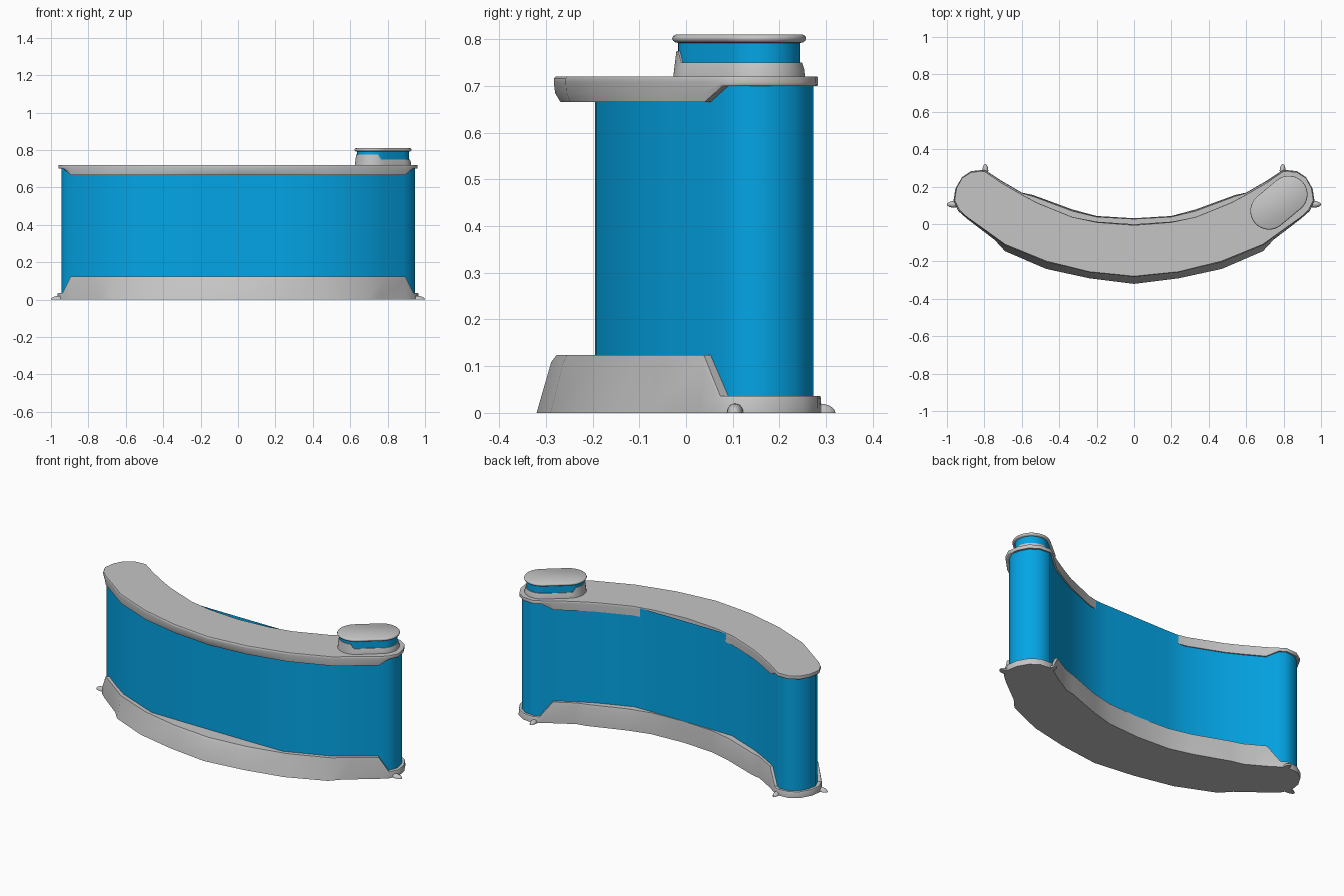
import bpy, bmesh, math
from mathutils import Vector

old = bpy.data.objects.get("Cube")
if old:
    bpy.data.objects.remove(old, do_unlink=True)


def material(name, color):
    m = bpy.data.materials.new(name)
    m.use_nodes = True
    m.diffuse_color = color
    m.node_tree.nodes["Principled BSDF"].inputs["Base Color"].default_value = color
    return m


grey = material("light grey", (0.56, 0.56, 0.56, 1))
blue = material("bright blue", (0.001, 0.375, 0.79, 1))


def finish(name, bm, mat, angle=35):
    bmesh.ops.recalc_face_normals(bm, faces=bm.faces)
    mesh = bpy.data.meshes.new(name)
    bm.to_mesh(mesh)
    bm.free()
    mesh.materials.append(mat)
    obj = bpy.data.objects.new(name, mesh)
    bpy.context.collection.objects.link(obj)
    bpy.ops.object.select_all(action='DESELECT')
    obj.select_set(True)
    bpy.context.view_layer.objects.active = obj
    bpy.ops.object.shade_smooth_by_angle(angle=math.radians(angle))
    return obj


def loft(name, rings, mat, cap_first=False, cap_last=False, angle=35):
    """Skin a stack of closed rings that share one point count."""
    bm = bmesh.new()
    loops = [[bm.verts.new(p) for p in ring] for ring in rings]
    n = len(loops[0])
    for low, high in zip(loops, loops[1:]):
        for i in range(n):
            j = (i + 1) % n
            bm.faces.new((low[i], low[j], high[j], high[i]))
    if cap_first:
        bm.faces.new(loops[0][::-1])
    if cap_last:
        bm.faces.new(loops[-1])
    return finish(name, bm, mat, angle)


# Half plans, from the front centre round the end to the back centre
foot = [(0, -.32), (.24, -.29), (.47, -.24), (.69, -.145), (.745, -.085), (.895, .03),
        (.94, .07), (.965, .125), (.955, .19), (.92, .25), (.87, .283), (.8, .29),
        (.77, .272), (.71, .232), (.6, .168), (.54, .155), (.33, .078), (.2, .043), (0, .031)]
rim = [(0, -.283), (.24, -.258), (.47, -.2), (.69, -.11), (.78, -.045), (.895, .037),
       (.935, .075), (.96, .125), (.95, .19), (.92, .245), (.87, .278), (.8, .283),
       (.765, .26), (.71, .222), (.6, .158), (.52, .115), (.33, .038), (.2, .01), (0, -.006)]
wall = [(0, -.195), (.22, -.195), (.43, -.193), (.685, -.09), (.775, -.028), (.885, .056),
        (.925, .093), (.945, .14), (.935, .19), (.91, .235), (.865, .268), (.8, .273),
        (.765, .247), (.71, .21), (.6, .148), (.52, .107), (.32, .028), (.2, .026), (0, .026)]


def mix(a, b, t):
    return [tuple(Vector(p).lerp(Vector(q), t)) for p, q in zip(a, b)]


def ring(half, height):
    """Mirror a half plan; height is a number or a rule on the point index."""
    h = height if callable(height) else (lambda i: height)
    right = [(x, y, h(i)) for i, (x, y) in enumerate(half)]
    return right + [(-x, y, z) for x, y, z in right[-2:0:-1]]


def at_end(i):
    return 6 <= i <= 12


core = mix(wall, wall[::-1], .2)      # line just inside the wall

# Wall with flat middle panels, rising almost flush with the counter
loft("curved_wall", [ring(wall, .02), ring(wall, .717)], blue, angle=50)


# Sloped plinth, low round the ends and steeper along the back
def plinth_height(part):
    return lambda i: (.036 if at_end(i) else .124) * part


front_line, back_line = mix(foot, rim, .85), mix(foot, rim, .1)
shoulder = front_line[:6] + back_line[6:]
ledge = mix(shoulder, wall, .12)
loft("plinth", [ring(foot, 0), ring(shoulder, plinth_height(.88)),
                ring(ledge, plinth_height(1)), ring(core, plinth_height(1))],
     grey, cap_first=True, angle=45)


# Counter top with a deeper lip along the front and back
def lip(i):
    return .700 if at_end(i) else .666


under = mix(rim, wall, .16)
loft("counter_top", [ring(core, lip), ring(under, lip),
                     ring(mix(rim, wall, .03), lambda i: .702 if at_end(i) else .685),
                     ring(rim, .708), ring(rim, .716),
                     ring(mix(rim, core, .03), .72)],
     grey, cap_last=True, angle=45)

# Small anchor nubs at the foot of each end
for side, label in ((1, "left"), (-1, "right")):
    for kind, centre, size in (("end", (.96, .105), (.04, .018, .02)),
                               ("back", (.795, .285), (.016, .035, .02))):
        bm = bmesh.new()
        bmesh.ops.create_uvsphere(bm, u_segments=16, v_segments=10, radius=1)
        for v in bm.verts:
            v.co = (side * (centre[0] + v.co.x * size[0]),
                    centre[1] + v.co.y * size[1], max(0, v.co.z * size[2]))
        finish(f"{label}_{kind}_nub", bm, grey)

# Oblong pod on the counter
a, b = Vector((.722, .07)), Vector((.828, .158))
axis = (b - a).normalized()
STEPS = 16


def oblong(radius, height):
    start = math.atan2(axis.y, axis.x) - math.pi / 2
    points = []
    for centre, turn in ((b, 0), (a, math.pi)):
        for k in range(STEPS + 1):
            t = start + turn + math.pi * k / STEPS
            p = centre + radius * Vector((math.cos(t), math.sin(t)))
            z = height(p) if callable(height) else height
            points.append((p.x, p.y, z))
    return points


def collar_height(p):
    return .775 if (p - a).dot(axis) < -.03 else .75


loft("pod_collar", [oblong(.098, .715), oblong(.096, .735),
                    oblong(.091, collar_height), oblong(.08, collar_height)], grey)
loft("pod_band", [oblong(.087, .74), oblong(.087, .797)], blue)
loft("pod_lid", [oblong(.08, .792), oblong(.093, .793), oblong(.098, .797),
                 oblong(.1, .802), oblong(.098, .807), oblong(.093, .81)],
     grey, cap_first=True, cap_last=True, angle=50)
